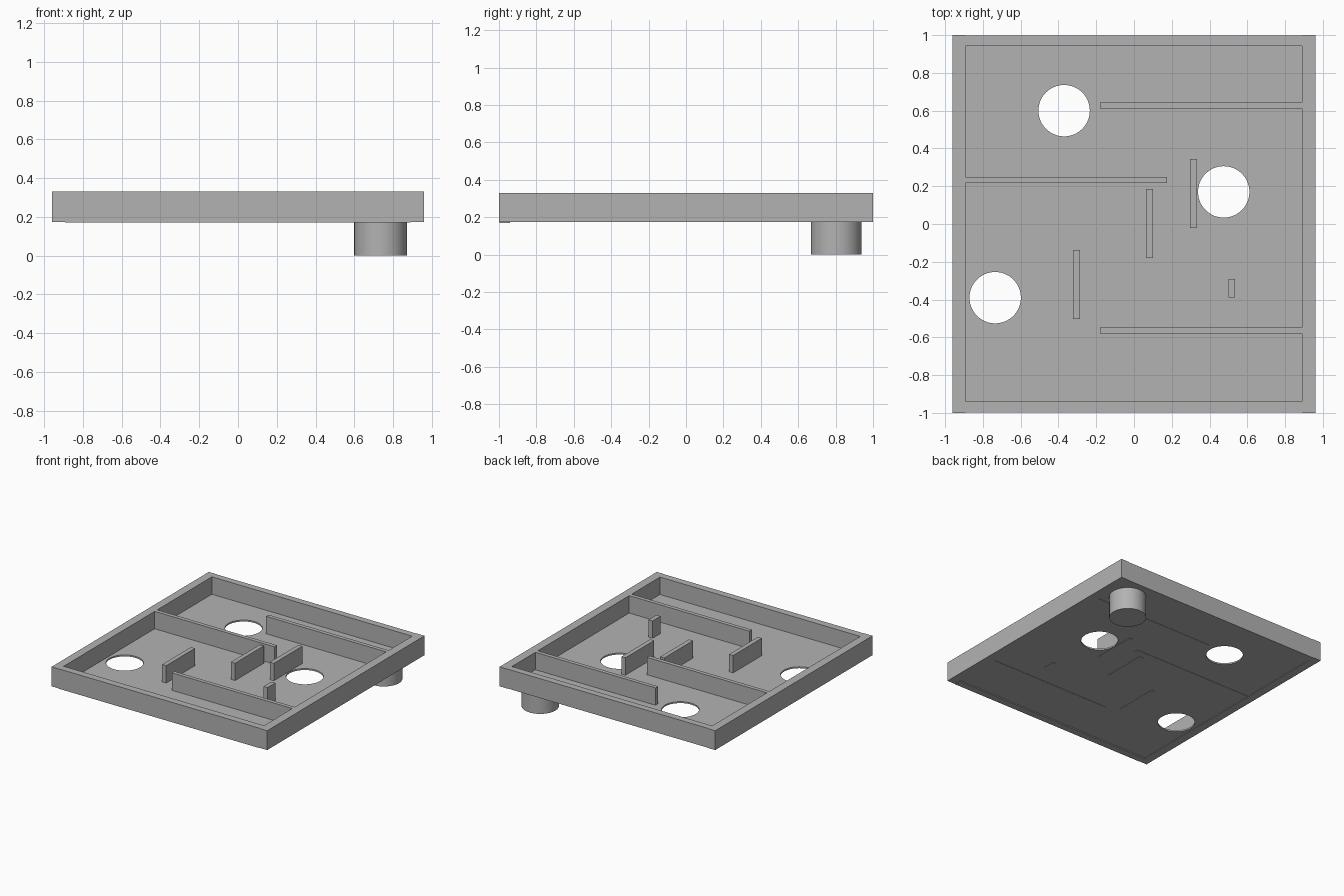
import bpy

if "Cube" in bpy.data.objects:
    bpy.data.objects.remove(bpy.data.objects["Cube"], do_unlink=True)

grey = bpy.data.materials.new("plain grey")
grey.use_nodes = True
colour = (0.45, 0.45, 0.45, 1)
grey.diffuse_color = colour
grey.node_tree.nodes["Principled BSDF"].inputs["Base Color"].default_value = colour

TOP, BASE = 0.33, 0.174
HOLE_RADIUS = 0.136


def box(name, x0, x1, y0, y1, z0, z1):
    """Box given by its limits on each axis."""
    bpy.ops.mesh.primitive_cube_add(
        size=1, location=((x0 + x1) / 2, (y0 + y1) / 2, (z0 + z1) / 2))
    obj = bpy.context.object
    obj.name = name
    obj.scale = (x1 - x0, y1 - y0, z1 - z0)
    bpy.ops.object.transform_apply(location=False, rotation=False, scale=True)
    obj.data.materials.append(grey)
    return obj


def cylinder(name, x, y, z0, z1, radius):
    """Upright cylinder with smooth sides."""
    bpy.ops.mesh.primitive_cylinder_add(
        vertices=64, radius=radius, depth=z1 - z0, location=(x, y, (z0 + z1) / 2))
    obj = bpy.context.object
    obj.name = name
    obj.data.materials.append(grey)
    bpy.ops.object.shade_smooth_by_angle()
    return obj


# Outer rim: full-length sides with front and back walls between them
box("left_rim", 0.89, 0.96, -1, 1, BASE, TOP)
box("right_rim", -0.96, -0.893, -1, 1, BASE, TOP)
box("front_rim", -0.893, 0.89, -0.997, -0.94, 0.17, TOP)
box("back_rim", -0.893, 0.89, 0.943, 0.997, BASE, TOP)

# Thin floor, set slightly above the rim's underside, with three round holes
floor = box("floor", -0.9, 0.9, -0.95, 0.95, 0.178, 0.19)
for x, y in [(-0.37, 0.6), (0.475, 0.17), (-0.735, -0.39)]:
    cutter = cylinder("hole_cutter", x, y, 0.1, 0.3, HOLE_RADIUS)
    cutter.hide_render = True
    cut = floor.modifiers.new("hole", "BOOLEAN")
    cut.operation = "DIFFERENCE"
    cut.object = cutter
    bpy.context.view_layer.objects.active = floor
    bpy.ops.object.modifier_apply(modifier=cut.name)
    bpy.data.objects.remove(cutter, do_unlink=True)

# Long maze walls that join the rim
for name, x0, x1, y in [("back_maze_wall", -0.18, 0.89, 0.628),
                        ("middle_maze_wall", -0.893, 0.175, 0.232),
                        ("front_maze_wall", -0.18, 0.89, -0.565)]:
    box(name, x0, x1, y - 0.016, y + 0.016, 0.176, TOP)

# Free-standing maze walls
for name, x, y0, y1 in [("left_short_wall", 0.315, -0.02, 0.345),
                        ("centre_short_wall", 0.082, -0.18, 0.185),
                        ("right_short_wall", -0.305, -0.503, -0.138),
                        ("small_post", 0.518, -0.39, -0.29)]:
    box(name, x - 0.018, x + 0.018, y0, y1, 0.176, TOP)

# Round peg under the back corner
cylinder("peg", 0.735, 0.803, 0, 0.192, HOLE_RADIUS)
